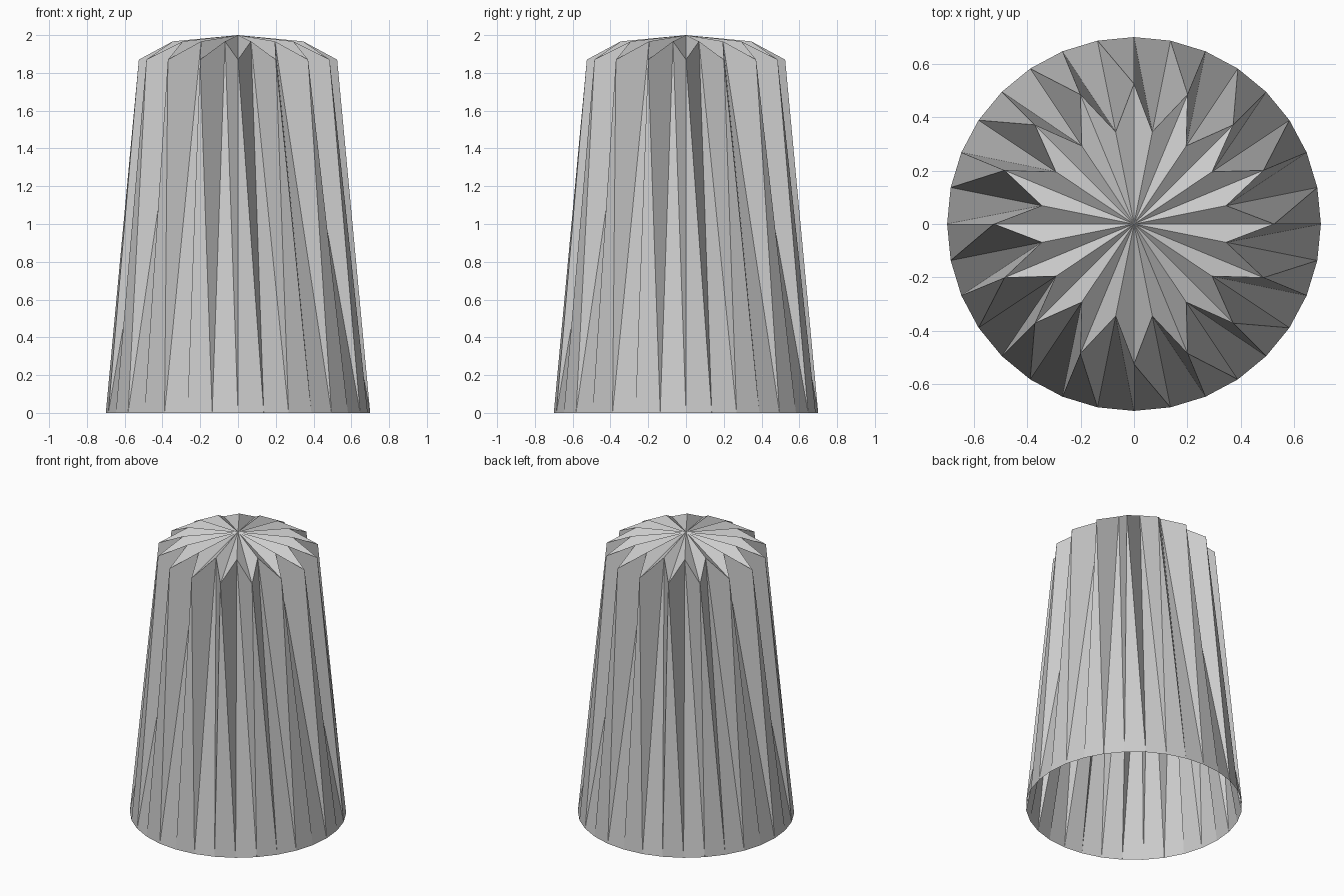
import bpy, bmesh
from math import sin, cos, pi

if "Cube" in bpy.data.objects:
    bpy.data.objects.remove(bpy.data.objects["Cube"])

SIDES = 32
BASE_R = 0.70
# crown alternates between ridge tips and flute valleys
CROWN = [(0.525, 1.87), (0.352, 1.967)]

bm = bmesh.new()


def ring_vert(i, r, z):
    a = 2 * pi * i / SIDES
    return bm.verts.new((r * cos(a), r * sin(a), z))


# round open base, star-shaped crown, apex
base = [ring_vert(i, BASE_R, 0) for i in range(SIDES)]
crown = [ring_vert(i, *CROWN[i % 2]) for i in range(SIDES)]
apex = bm.verts.new((0, 0, 2))

for i in range(SIDES):
    j = (i + 1) % SIDES
    # fluted wall, split along a consistent diagonal
    bm.faces.new((base[i], base[j], crown[i]))
    bm.faces.new((crown[i], base[j], crown[j]))
    # shallow star dome
    bm.faces.new((crown[i], crown[j], apex))

mesh = bpy.data.meshes.new("fluted_cap")
bm.to_mesh(mesh)
bm.free()
cap = bpy.data.objects.new("fluted_cap", mesh)
bpy.context.collection.objects.link(cap)
